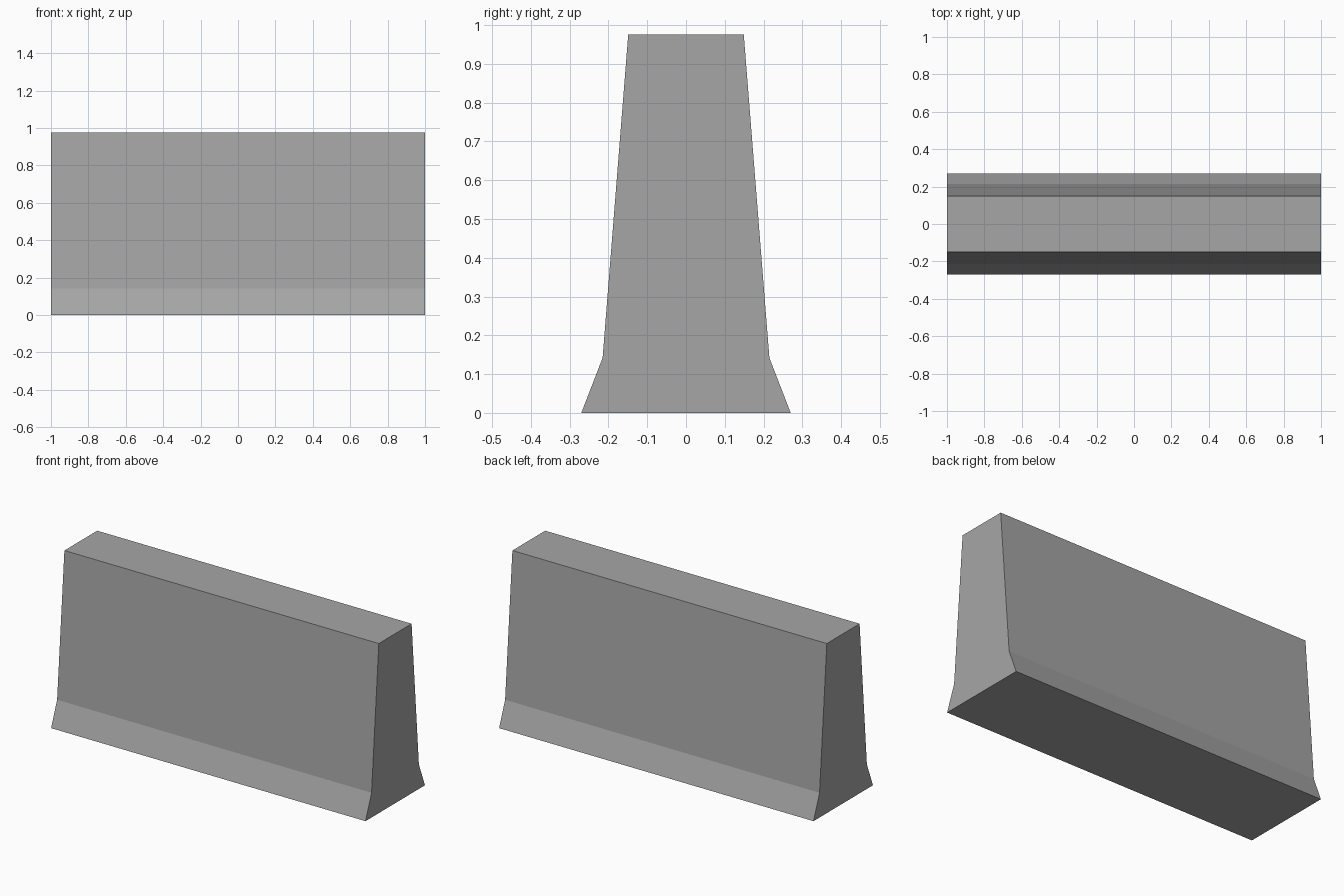
import bpy, bmesh

if "Cube" in bpy.data.objects:
    bpy.data.objects.remove(bpy.data.objects["Cube"])

# Concrete colour
mat = bpy.data.materials.new("concrete_grey")
mat.diffuse_color = (0.38, 0.38, 0.38, 1)
mat.use_nodes = True
mat.node_tree.nodes["Principled BSDF"].inputs["Base Color"].default_value = mat.diffuse_color

# Half profile (y, z), mirrored to a full cross-section
half = [(0.27, 0.0), (0.215, 0.142), (0.149, 0.975)]
profile = half + [(-y, z) for y, z in reversed(half)]

# Barrier: cross-section extruded along x
bm = bmesh.new()
end = bm.faces.new([bm.verts.new((-1, y, z)) for y, z in profile])
ext = bmesh.ops.extrude_face_region(bm, geom=[end], use_keep_orig=True)
bmesh.ops.translate(bm, vec=(2, 0, 0),
                    verts=[g for g in ext["geom"] if isinstance(g, bmesh.types.BMVert)])
bmesh.ops.recalc_face_normals(bm, faces=bm.faces)

mesh = bpy.data.meshes.new("road_barrier")
bm.to_mesh(mesh)
bm.free()
mesh.materials.append(mat)
bpy.context.collection.objects.link(bpy.data.objects.new("road_barrier", mesh))
